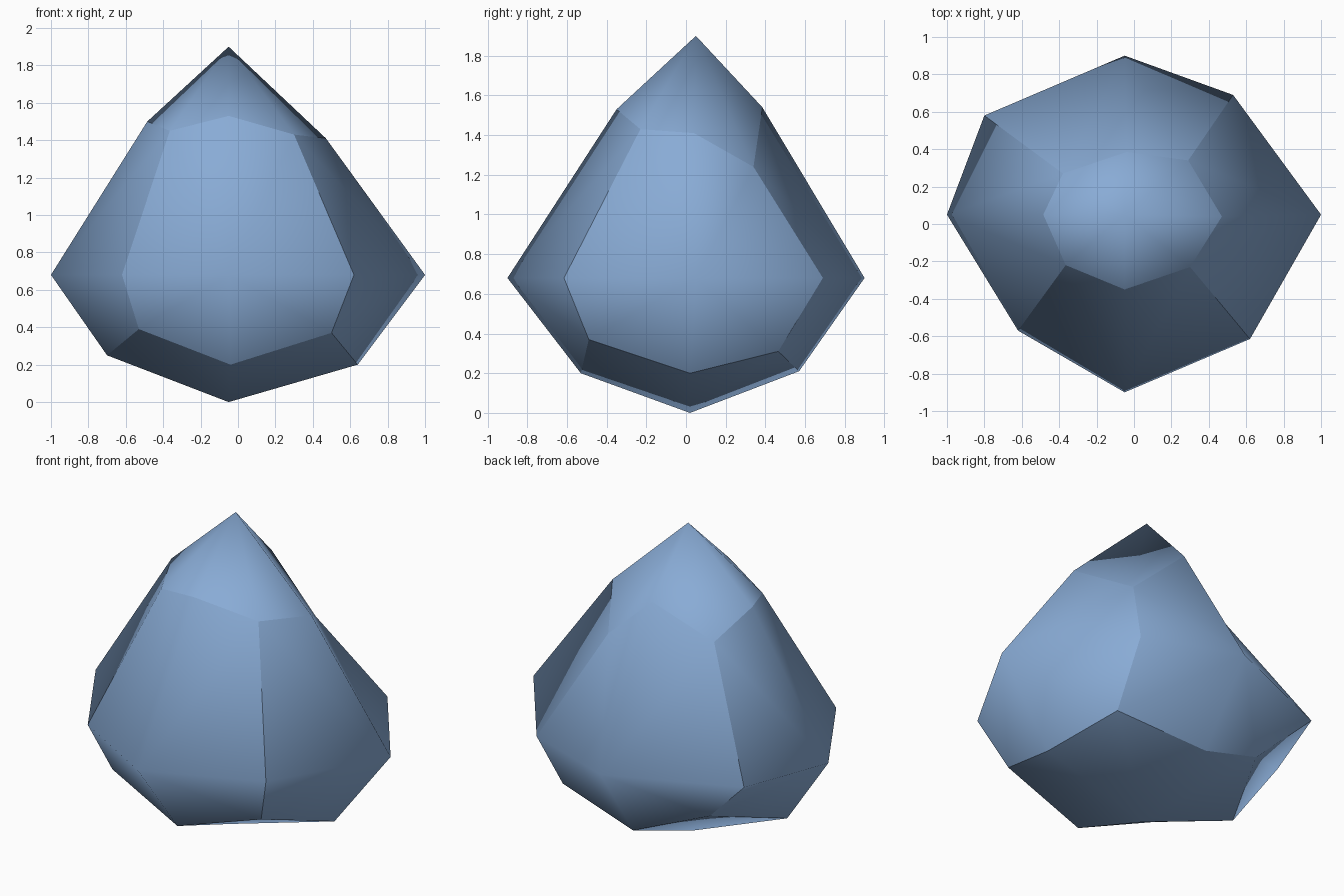
import bpy, bmesh

if "Cube" in bpy.data.objects:
    bpy.data.objects.remove(bpy.data.objects["Cube"])

# Rough stone: a cube split 2x2 per side, each lattice point pulled to its own place
# Keys are lattice signs: L/R = x, F/K = front/back, T/D = top/down
POINTS = {
    # six tips
    "F": (-.05, -.90, .68), "K": (-.05, .90, .68),
    "L": (-1.0, .05, .68), "R": (1.0, .05, .68),
    "T": (-.05, .05, 1.90), "D": (-.05, .02, 0),
    # upright ridges
    "LF": (-.62, -.57, .68), "RF": (.62, -.615, .68),
    "LK": (-.80, .58, .68), "RK": (.53, .69, .68),
    # top ridges
    "FT": (-.05, -.35, 1.53), "KT": (-.04, .385, 1.54),
    "LT": (-.485, .05, 1.50), "RT": (.47, .04, 1.41),
    # bottom ridges
    "FD": (-.04, -.53, .20), "KD": (-.04, .57, .21),
    "LD": (-.70, .02, .25), "RD": (.64, .02, .20),
    # eight corners
    "LFT": (-.365, -.22, 1.45), "RFT": (.30, -.23, 1.43),
    "LKT": (-.38, .27, 1.34), "RKT": (.29, .34, 1.24),
    "LFD": (-.53, -.46, .39), "RFD": (.50, -.49, .37),
    "LKD": (-.49, .47, .38), "RKD": (.51, .465, .31),
}

bm = bmesh.new()
verts = {k: bm.verts.new(p) for k, p in POINTS.items()}

# Three quads around every corner, one for each side it touches
side_of = {}
for x in "LR":
    for y in "FK":
        for z in "TD":
            quads = ((x, x + y, x + y + z, x + z),
                     (y, y + z, x + y + z, x + y),
                     (z, x + z, x + y + z, y + z))
            for q in quads:
                face = bm.faces.new([verts[k] for k in q])
                face.smooth = True
                side_of[face] = q[0]

# Outward normals, crisp ridges only between the six sides
bmesh.ops.recalc_face_normals(bm, faces=bm.faces[:])
for e in bm.edges:
    a, b = e.link_faces
    e.smooth = side_of[a] == side_of[b]

mesh = bpy.data.meshes.new("stone")
bm.to_mesh(mesh)
bm.free()

# Single blue colour
blue = bpy.data.materials.new("soft blue")
blue.diffuse_color = (.25, .41, .67, 1)
blue.use_nodes = True
blue.node_tree.nodes["Principled BSDF"].inputs["Base Color"].default_value = blue.diffuse_color
mesh.materials.append(blue)

stone = bpy.data.objects.new("stone", mesh)
bpy.context.collection.objects.link(stone)
